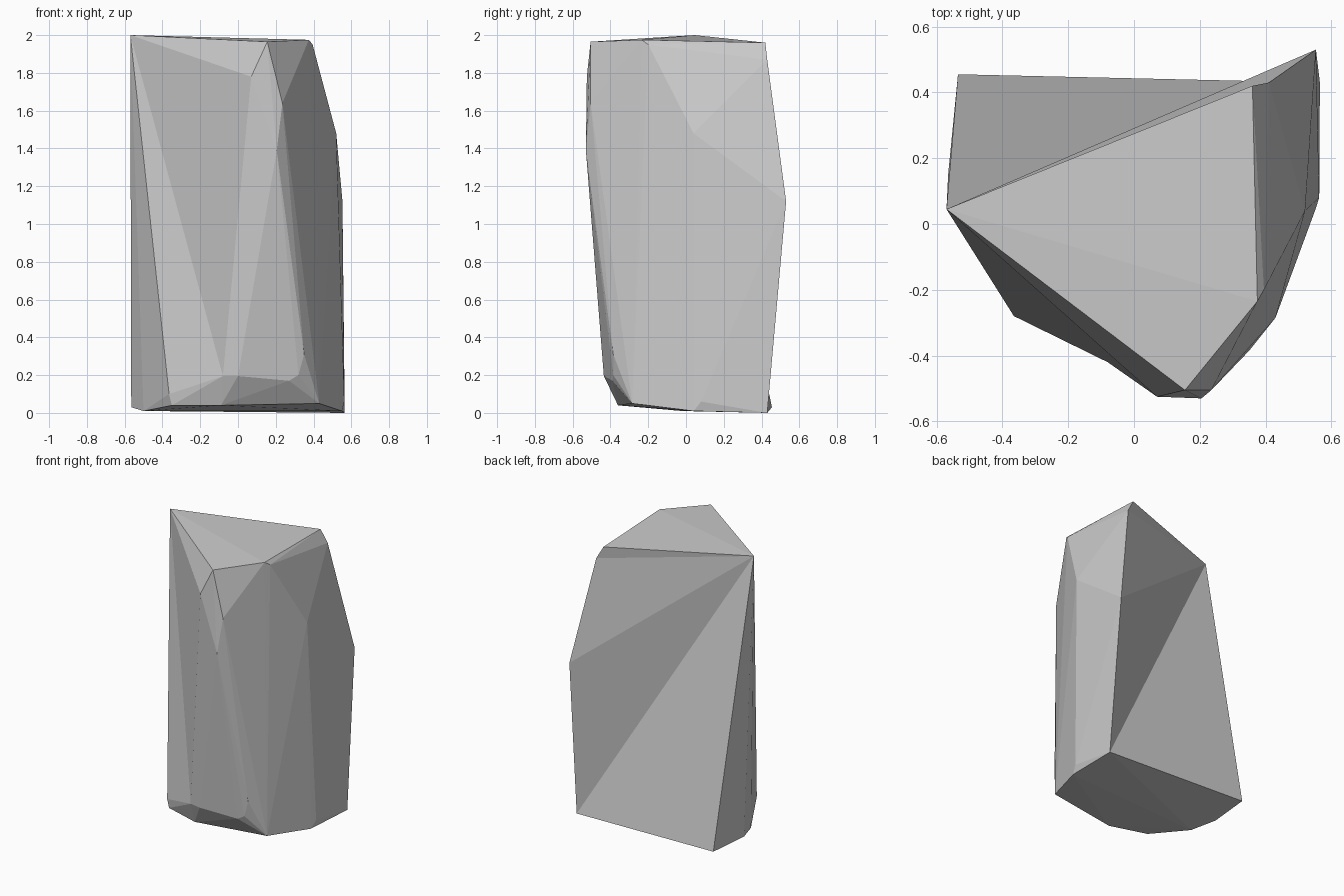
import bpy, bmesh

if "Cube" in bpy.data.objects:
    bpy.data.objects.remove(bpy.data.objects["Cube"])

# Corner points of the chipped boulder
corners = {
    # crown
    "peak": (-.57, .045, 2.0), "top_front": (.155, -.505, 1.965), "top_right": (.375, -.235, 1.975),
    "top_right_low": (.395, -.2, 1.95), "top_back": (.36, .42, 1.96), "back_bevel": (.41, .43, 1.87),
    # bulging shoulders
    "nose": (.07, -.525, 1.78), "front_a": (.235, -.505, 1.64), "front_b": (.205, -.53, 1.39),
    "right_bulge": (.52, .04, 1.48), "back_bulge": (.553, .53, 1.12),
    # lower chamfer ring
    "left_chip": (-.365, -.28, .1), "front_chip": (-.08, -.42, .195), "front_chip_b": (0, -.435, .195),
    "chip_c": (.27, -.39, .17), "chip_d": (.32, -.385, .2), "chip_e": (.35, -.385, .31),
    "right_chip": (.563, .08, .06),
    # base
    "base_right": (.43, -.285, .05), "base_front": (-.09, -.36, .04), "base_left": (-.35, -.28, .04),
    "base_left_b": (-.5, -.02, .01), "base_left_c": (-.565, .15, .03),
    "base_back_left": (-.535, .455, .03), "base_back_right": (.565, .43, 0), "base_side": (.55, .04, .01),
}

bm = bmesh.new()
v = {name: bm.verts.new(co) for name, co in corners.items()}
bmesh.ops.convex_hull(bm, input=list(bm.verts), use_existing_faces=False)


def carve(names):
    """Replace the hull faces inside a loop of corners by a sunken fan from its first corner."""
    loop = [v[n] for n in names]
    old = [f for f in bm.faces if all(c in loop for c in f.verts)]
    bmesh.ops.delete(bm, geom=old, context='FACES_ONLY')
    for a, b in zip(loop[1:], loop[2:]):
        bm.faces.new((loop[0], a, b))


# Hollow creases on the back and the front
carve(["peak", "base_back_left", "base_back_right", "back_bulge", "back_bevel", "top_back"])
carve(["peak", "left_chip", "front_chip", "nose"])

# Clean up leftovers
bmesh.ops.delete(bm, geom=[e for e in bm.edges if not e.link_faces], context='EDGES')
bmesh.ops.delete(bm, geom=[p for p in bm.verts if not p.link_faces], context='VERTS')
bmesh.ops.recalc_face_normals(bm, faces=list(bm.faces))

mesh = bpy.data.meshes.new("rock")
bm.to_mesh(mesh)
bm.free()
rock = bpy.data.objects.new("rock", mesh)
bpy.context.collection.objects.link(rock)
